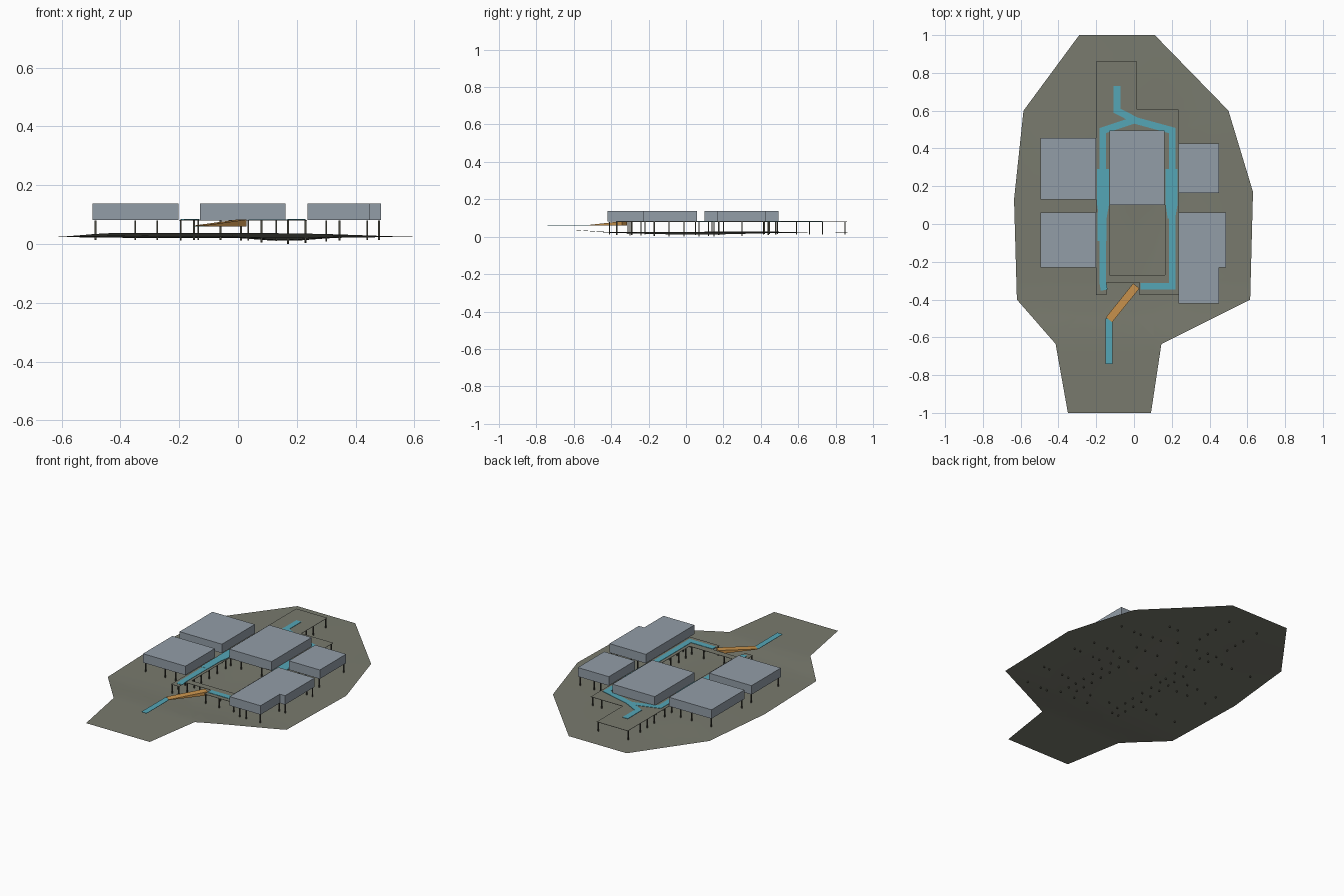
import bpy, bmesh, math
from mathutils import Vector

if "Cube" in bpy.data.objects:
    bpy.data.objects.remove(bpy.data.objects["Cube"])

DECK, LOW, ROOF = 0.082, 0.061, 0.138


def material(name, rgb):
    m = bpy.data.materials.new(name)
    m.diffuse_color = (*rgb, 1)
    m.use_nodes = True
    m.node_tree.nodes["Principled BSDF"].inputs["Base Color"].default_value = m.diffuse_color
    return m


OLIVE = material("olive_ground", (0.19, 0.195, 0.155))
GREY = material("blue_grey_volume", (0.29, 0.34, 0.39))
TEAL = material("teal_path", (0.09, 0.38, 0.47))
ORANGE = material("orange_ramp", (0.60, 0.30, 0.075))
DARK = material("dark_post", (0.07, 0.068, 0.05))


def finish(name, bm, mat):
    bmesh.ops.recalc_face_normals(bm, faces=bm.faces)
    me = bpy.data.meshes.new(name)
    bm.to_mesh(me)
    bm.free()
    me.materials.append(mat)
    ob = bpy.data.objects.new(name, me)
    bpy.context.collection.objects.link(ob)
    return ob


def prism(bm, pts, z0, z1):
    """Extrude a flat outline from z0 to z1."""
    face = bm.faces.new([bm.verts.new((x, y, z0)) for x, y in pts])
    top = bmesh.ops.extrude_face_region(bm, geom=[face])["geom"]
    for v in top:
        if isinstance(v, bmesh.types.BMVert):
            v.co.z = z1


def rect(x0, y0, x1, y1):
    return [(x0, y0), (x1, y0), (x1, y1), (x0, y1)]


def ribbon(bm, pts, width, z, thick=0.004):
    """Mitred strip along a polyline."""
    p = [Vector(q) for q in pts]
    dirs = [(b - a).normalized() for a, b in zip(p, p[1:])]
    left, right = [], []
    for i, q in enumerate(p):
        d0, d1 = dirs[max(i - 1, 0)], dirs[min(i, len(dirs) - 1)]
        n0, n1 = Vector((-d0.y, d0.x)), Vector((-d1.y, d1.x))
        n = (n0 + n1).normalized()
        n *= width / 2 / n.dot(n1)
        left.append(q + n)
        right.append(q - n)
    prism(bm, left + right[::-1], z, z + thick)


def ground_z(x, y):
    front = min(max((-y - 0.38) / 0.25, 0), 1)
    front = front * front * (3 - 2 * front)
    dip = math.exp(-((x - 0.16) / 0.14) ** 2 - ((y - 0.05) / 0.4) ** 2)
    rise = math.exp(-((x + 0.3) / 0.2) ** 2 - ((y - 0.3) / 0.3) ** 2)
    back = min(max((y - 0.5) / 0.5, 0), 1)
    return 0.024 + 0.013 * front - 0.014 * dip + 0.004 * rise - 0.004 * back


# Terrain sheet, cut into a grid and shaped by height
bm = bmesh.new()
outline = [(-0.29, 1), (0.11, 1), (0.50, 0.60), (0.63, 0.17), (0.615, -0.40),
           (0.145, -0.635), (0.09, -1), (-0.35, -1), (-0.415, -0.635),
           (-0.62, -0.40), (-0.635, 0.13), (-0.585, 0.60)]
bm.faces.new([bm.verts.new((x, y, 0)) for x, y in reversed(outline)])
bmesh.ops.triangulate(bm, faces=bm.faces)
for axis, lo, hi in (((1, 0, 0), -6, 6), ((0, 1, 0), -9, 9)):
    for i in range(lo, hi + 1):
        bmesh.ops.bisect_plane(bm, geom=bm.verts[:] + bm.edges[:] + bm.faces[:],
                               plane_co=Vector(axis) * (i * 0.1 + 0.003), plane_no=axis)
for v in bm.verts:
    v.co.z = ground_z(v.co.x, v.co.y)
terrain = finish("terrain", bm, OLIVE)
if terrain.data.polygons[0].normal.z < 0:
    terrain.data.flip_normals()
terrain.data.shade_smooth()

# Raised deck with an open courtyard
cu = bpy.data.curves.new("deck", "CURVE")
cu.dimensions, cu.fill_mode, cu.extrude = "2D", "BOTH", 0.001
for pts in ([(-0.20, 0.86), (0.015, 0.86), (0.015, 0.605), (0.235, 0.605),
             (0.235, -0.375), (0.03, -0.375), (0.03, -0.31), (-0.145, -0.31),
             (-0.145, -0.375), (-0.20, -0.375)],
            rect(-0.13, -0.27, 0.165, 0.10)):
    s = cu.splines.new("POLY")
    s.points.add(len(pts) - 1)
    for sp, (x, y) in zip(s.points, pts):
        sp.co = (x, y, 0, 1)
    s.use_cyclic_u = True
cu.materials.append(OLIVE)
deck = bpy.data.objects.new("deck", cu)
deck.location.z = DECK - 0.001
bpy.context.collection.objects.link(deck)
bpy.context.view_layer.objects.active = deck
deck.select_set(True)
bpy.ops.object.convert(target="MESH")

# Building volumes
buildings = {
    "north_west_building": rect(-0.495, 0.13, -0.202, 0.455),
    "south_west_building": rect(-0.495, -0.23, -0.202, 0.06),
    "central_building": rect(-0.13, 0.10, 0.162, 0.495),
    "north_east_building": rect(0.236, 0.165, 0.45, 0.425),
    "south_east_building": [(0.236, -0.42), (0.45, -0.42), (0.45, -0.23),
                            (0.487, -0.23), (0.487, 0.06), (0.236, 0.06)],
}
for name, pts in buildings.items():
    bm = bmesh.new()
    prism(bm, pts, DECK, ROOF)
    finish(name, bm, GREY)

# Painted walking routes on the deck, and the lower walkway
bm = bmesh.new()
ribbon(bm, [(-0.158, -0.35), (-0.165, -0.31), (-0.165, 0.495), (0, 0.55),
            (0.202, 0.495), (0.202, -0.33), (0.035, -0.33)], 0.036, DECK, 0.002)
ribbon(bm, [(0.01, 0.548), (-0.09, 0.60), (-0.09, 0.73)], 0.036, DECK, 0.0025)
for x in (-0.165, 0.198):  # wider stretches beside the central building
    prism(bm, [(x - 0.02, 0.03), (x + 0.02, 0.03), (x + 0.032, 0.10), (x + 0.032, 0.29),
               (x - 0.03, 0.29), (x - 0.03, 0.10)], DECK, DECK + 0.003)
prism(bm, rect(-0.193, -0.09, -0.145, 0.06), DECK, DECK + 0.0028)
finish("deck_paths", bm, TEAL)
bm = bmesh.new()
ribbon(bm, [(-0.132, -0.74), (-0.132, -0.50)], 0.036, LOW - 0.001, 0.002)
finish("lower_walkway", bm, TEAL)

# Sloping ramp: flat bottom, top falling from deck to walkway
bm = bmesh.new()
ribbon(bm, [(0.012, -0.328), (-0.132, -0.507)], 0.042, LOW - 0.001, 0.023)
bm.verts.ensure_lookup_table()
for v in bm.verts:
    if v.co.y < -0.42 and v.co.z > LOW:
        v.co.z = LOW + 0.002
finish("ramp", bm, ORANGE)

# Posts under the deck and the buildings
spots = set()
for x in (-0.195, -0.135):
    spots |= {(x, y) for y in (-0.31, -0.24, -0.17, -0.09, -0.01, 0.07, 0.12, 0.2, 0.3, 0.42, 0.49)}
for x in (0.17, 0.23):
    spots |= {(x, y) for y in (-0.30, -0.24, -0.17, -0.09, -0.01, 0.07, 0.15, 0.3, 0.44, 0.59)}
spots |= {(x, y) for x in (-0.195, 0.01) for y in (0.59, 0.66, 0.73, 0.85)}
spots |= {(x, -0.37) for x in (-0.195, -0.15, 0.035, 0.13, 0.23)}
spots |= {(x, y) for x in (-0.06, 0.08) for y in (-0.29, 0.12, 0.3, 0.48)}
spots |= {(x, y) for x in (-0.485, -0.35, -0.275) for y in (-0.22, 0.05, 0.14, 0.445)}
spots |= {(x, y) for x in (0.30, 0.345, 0.44) for y in (-0.41, -0.22, 0.05, 0.175, 0.415)}
spots |= {(0.48, -0.22), (0.48, 0.05)}
bm = bmesh.new()
for x, y in spots:
    prism(bm, rect(x - 0.003, y - 0.003, x + 0.003, y + 0.003),
          max(ground_z(x, y) - 0.01, 0), DECK - 0.002)
finish("posts", bm, DARK)
